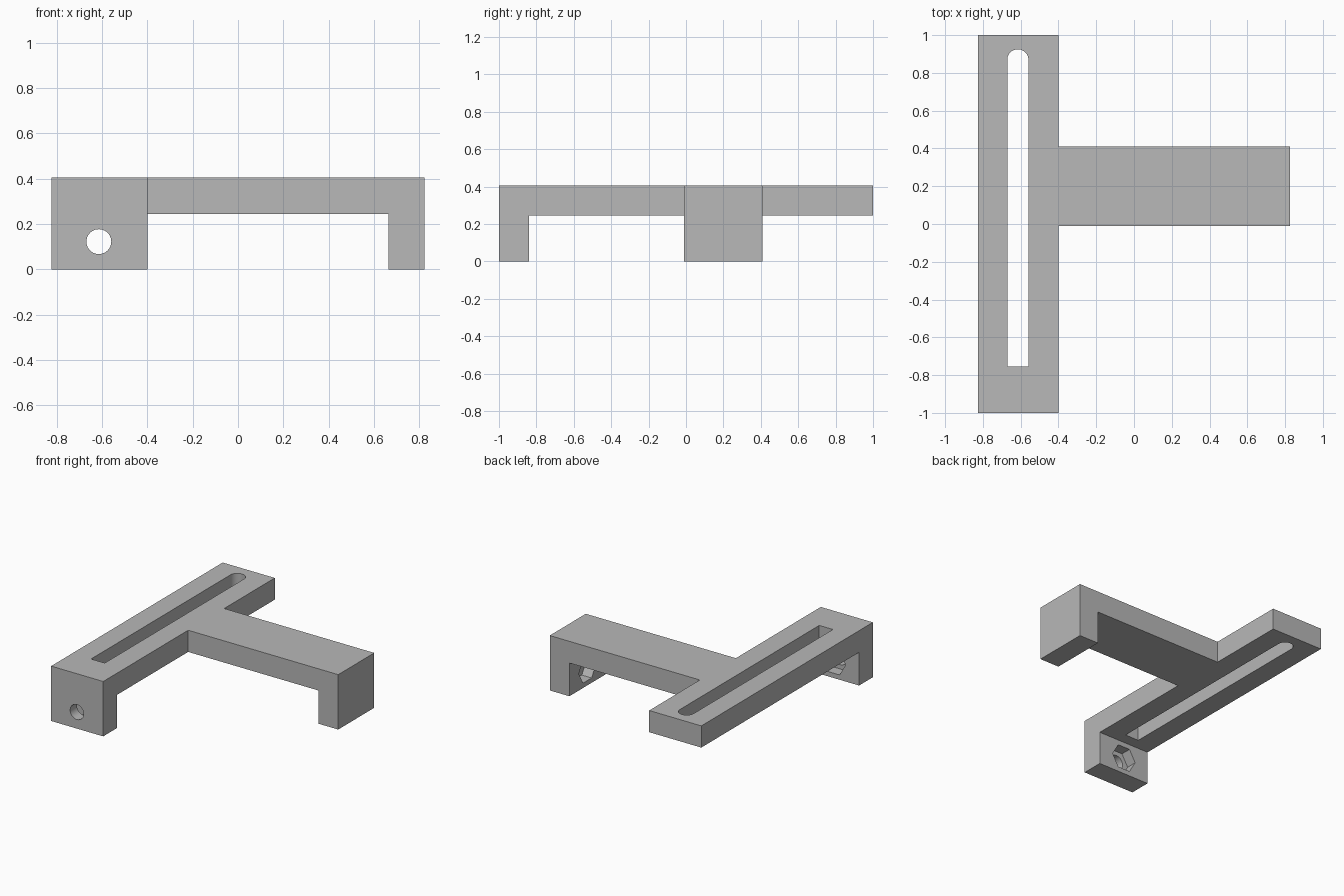
import bpy, bmesh
from math import pi, cos, sin
from mathutils import Matrix, Vector

if "Cube" in bpy.data.objects:
    bpy.data.objects.remove(bpy.data.objects["Cube"])

grey = bpy.data.materials.new("matte grey")
grey.use_nodes = True
color = (0.48, 0.48, 0.48, 1)
grey.diffuse_color = color
grey.node_tree.nodes["Principled BSDF"].inputs["Base Color"].default_value = color

TOP, UNDERSIDE = 0.405, 0.245
BAR_L, BAR_R, ARM_END = -0.825, -0.40, 0.825
ARM_FRONT, ARM_BACK = -0.01, 0.41
LEG = 0.16
SLOT_X, SLOT_R = -0.615, 0.056
ARM_Y, HOLE_Z = 0.20, 0.122


def prism(name, outline, height, matrix):
    """Extrude a flat outline along its local z and place it."""
    bm = bmesh.new()
    face = bm.faces.new([bm.verts.new((x, y, 0)) for x, y in outline])
    ext = bmesh.ops.extrude_face_region(bm, geom=[face])
    verts = [v for v in ext["geom"] if isinstance(v, bmesh.types.BMVert)]
    bmesh.ops.translate(bm, verts=verts, vec=(0, 0, height))
    bm.transform(matrix)
    bmesh.ops.recalc_face_normals(bm, faces=bm.faces)
    mesh = bpy.data.meshes.new(name)
    bm.to_mesh(mesh)
    bm.free()
    mesh.materials.append(grey)
    obj = bpy.data.objects.new(name, mesh)
    bpy.context.collection.objects.link(obj)
    return obj


def arc(cx, cy, r, count, sweep=2 * pi, closed=True):
    steps = count if closed else count - 1
    return [(cx + r * cos(sweep * i / steps), cy + r * sin(sweep * i / steps))
            for i in range(count)]


def rect(x0, x1, y0, y1):
    return [(x0, y0), (x1, y0), (x1, y1), (x0, y1)]


def along(direction, start):
    """Local z along a horizontal direction, local y upward."""
    z = Vector(direction)
    y = Vector((0, 0, 1))
    x = y.cross(z)
    m = Matrix((x, y, z)).transposed().to_4x4()
    return Matrix.Translation(start) @ m


# T-shaped block
bracket = prism("t_bracket", [
    (BAR_L, -1), (BAR_R, -1), (BAR_R, ARM_FRONT), (ARM_END, ARM_FRONT),
    (ARM_END, ARM_BACK), (BAR_R, ARM_BACK), (BAR_R, 1), (BAR_L, 1)],
    TOP, Matrix())

# Clearance below the plate, leaving the two end legs
cutters = [prism("undercut_cutter", rect(-1, ARM_END - LEG, LEG - 1, 1.1),
                 UNDERSIDE + 0.1, Matrix.Translation((0, 0, -0.1)))]

# Long slot, round at the back and square at the front
slot = arc(SLOT_X, 0.925 - SLOT_R, SLOT_R, 25, pi, False)
slot += [(SLOT_X - SLOT_R, -0.755), (SLOT_X + SLOT_R, -0.755)]
cutters.append(prism("slot_cutter", slot, 1, Matrix.Translation((0, 0, -0.2))))

# Bolt hole and hexagonal nut pocket in each leg
for label, outward, inner in (
        ("front", (0, -1, 0), Vector((SLOT_X, LEG - 1, HOLE_Z))),
        ("arm", (1, 0, 0), Vector((ARM_END - LEG, ARM_Y, HOLE_Z)))):
    start = inner - Vector(outward) * 0.05
    place = along(outward, start)
    cutters.append(prism(label + "_bolt_cutter", arc(0, 0, 0.055, 40), 0.4, place))
    cutters.append(prism(label + "_nut_cutter", arc(0, 0, 0.1, 6), 0.13, place))

for cutter in cutters:
    mod = bracket.modifiers.new(cutter.name, "BOOLEAN")
    mod.operation, mod.solver, mod.object = "DIFFERENCE", "EXACT", cutter

# Bake the cuts, then drop the cutters
bpy.context.view_layer.update()
evaluated = bracket.evaluated_get(bpy.context.evaluated_depsgraph_get())
final = bpy.data.meshes.new_from_object(evaluated)
bracket.modifiers.clear()
bracket.data = final
for cutter in cutters:
    bpy.data.objects.remove(cutter)

# Smooth the round walls only
bpy.ops.object.select_all(action="DESELECT")
bracket.select_set(True)
bpy.context.view_layer.objects.active = bracket
bpy.ops.object.shade_smooth_by_angle(angle=pi / 6)
